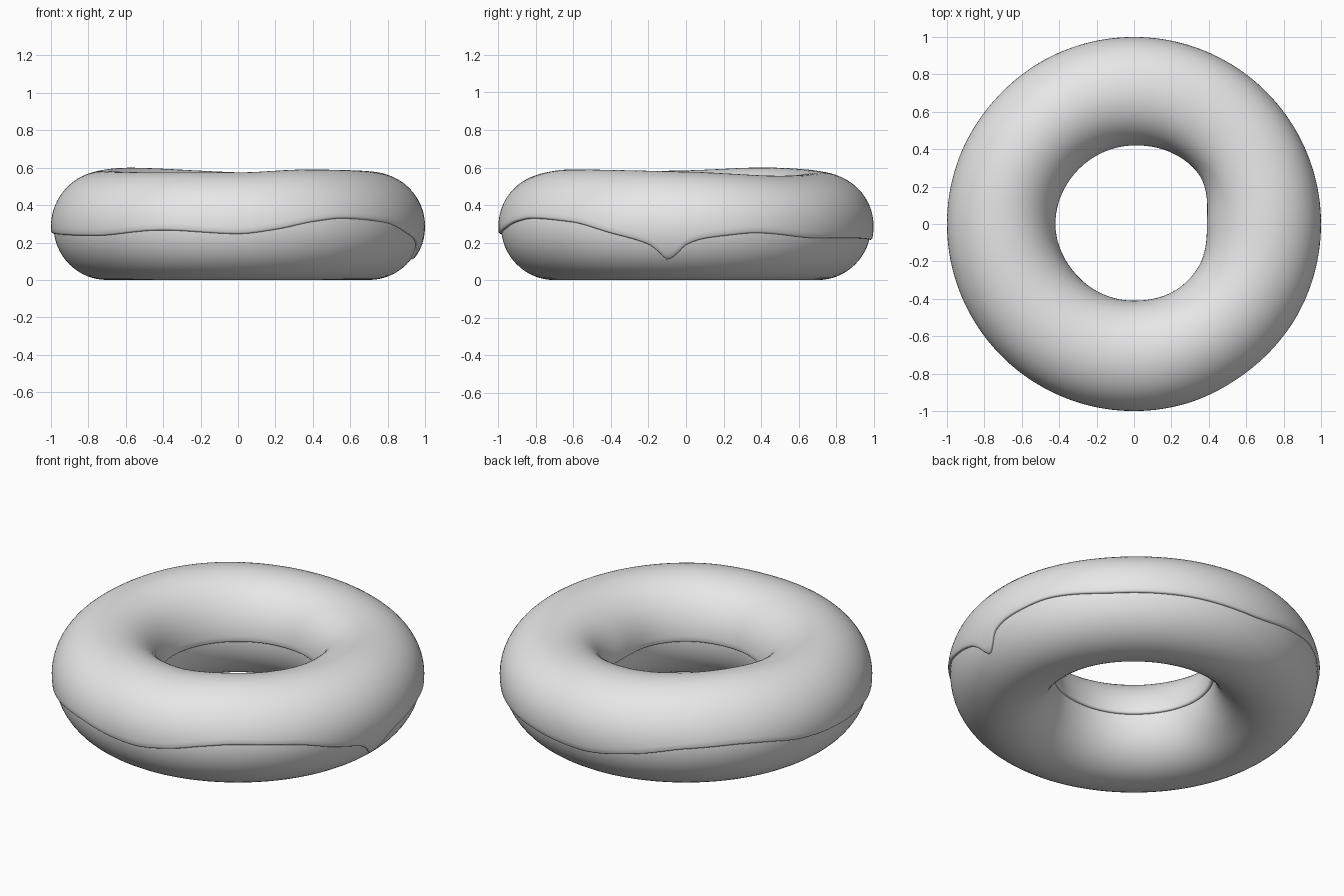
import bpy, bmesh, math

if "Cube" in bpy.data.objects:
    bpy.data.objects.remove(bpy.data.objects["Cube"])

N = 288          # steps around the ring
R, A = 0.70, 0.286   # ring radius, dough tube radius
ICING = 0.014

# (angle in degrees, value) keys around the ring
EDGE = [(-180, .25), (-140, .235), (-114, .265), (-90, .245), (-78, .27), (-66, .312),
        (-56, .33), (-38, .31), (-24, .25), (-12, .19), (-9, .152), (-6, .105), (-3, .135),
        (0, .185), (5, .217), (12, .235), (22, .25), (45, .222), (65, .222), (90, .212),
        (110, .26), (125, .305), (140, .315), (150, .303), (163, .268)]
TOP = [(-180, .585), (-130, .575), (-90, .575), (-60, .59), (0, .578), (45, .556),
       (90, .575), (145, .60)]
HOLE = [(-180, .42), (-135, .41), (-90, .41), (-55, .418), (-35, .414), (0, .39),
        (40, .437), (90, .42), (135, .416)]


def around(keys, deg):
    """Smooth periodic interpolation of the keys."""
    n = len(keys)
    deg = (deg + 180) % 360 - 180
    i = max(k for k in range(n) if keys[k][0] <= deg + 1e-9)

    def key(k):
        return keys[k % n][0] + 360 * (k // n), keys[k % n][1]
    (x0, y0), (x1, y1), (x2, y2), (x3, y3) = [key(i + d) for d in (-1, 0, 1, 2)]

    def slope(xa, ya, xb, yb, xc, yc):
        l, r = (yb - ya) / (xb - xa), (yc - yb) / (xc - xb)
        return 0 if l * r <= 0 else 2 * l * r / (l + r)
    h = x2 - x1
    t = (deg - x1) / h
    m1, m2 = slope(x0, y0, x1, y1, x2, y2) * h, slope(x1, y1, x2, y2, x3, y3) * h
    return ((2*t**3 - 3*t*t + 1) * y1 + (t**3 - 2*t*t + t) * m1
            + (3*t*t - 2*t**3) * y2 + (t**3 - t*t) * m2)


def ring_point(deg, phi, offset):
    """Point on the lumpy ring; phi runs from outside (0) over the top (pi/2) inward."""
    a = A + offset
    r = R + a * math.cos(phi)
    z = A + a * math.sin(phi)
    z += (around(TOP, deg) - 2 * A - ICING) * max(0, math.sin(phi)) ** 2
    r += (around(HOLE, deg) - (R - A - ICING)) * max(0, -math.cos(phi)) ** 2
    th = math.radians(deg)
    return r * math.cos(th), r * math.sin(th), z


def build(name, section, closed, mat):
    """Sweep a per-angle list of (phi, offset) around the ring."""
    bm = bmesh.new()
    rings = []
    for i in range(N):
        deg = -180 + 360 * i / N
        rings.append([bm.verts.new(ring_point(deg, p, o)) for p, o in section(deg)])
    m = len(rings[0])
    for i in range(N):
        a, b = rings[i], rings[(i + 1) % N]
        for j in range(m if closed else m - 1):
            k = (j + 1) % m
            bm.faces.new((a[j], b[j], b[k], a[k]))
    me = bpy.data.meshes.new(name)
    bm.to_mesh(me)
    bm.free()
    me.materials.append(mat)
    ob = bpy.data.objects.new(name, me)
    bpy.context.collection.objects.link(ob)
    bpy.ops.object.select_all(action='DESELECT')
    ob.select_set(True)
    bpy.context.view_layer.objects.active = ob
    bpy.ops.object.shade_smooth_by_angle(angle=math.radians(40))
    return ob


def dough_section(deg):
    return [(2 * math.pi * j / 64, 0.0) for j in range(64)]


def icing_section(deg):
    a = A + ICING
    lo = math.asin((around(EDGE, deg) - A) / a)
    hi = math.pi - math.asin((0.28 - A) / a)
    # rounded lip at both rims
    lip = [(0.0, -0.004), (0.0, 0.006), (0.012, 0.011), (0.035, ICING)]
    out = [(lo + d, o) for d, o in lip]
    s, e = lo + 0.035, hi - 0.035
    out += [(s + (e - s) * j / 40, ICING) for j in range(1, 40)]
    out += [(hi - d, o) for d, o in reversed(lip)]
    return out


grey = bpy.data.materials.new("plain_grey")
grey.diffuse_color = (0.8, 0.8, 0.8, 1)
grey.use_nodes = True
grey.node_tree.nodes["Principled BSDF"].inputs["Base Color"].default_value = grey.diffuse_color

build("dough", dough_section, True, grey)
build("icing", icing_section, False, grey)
